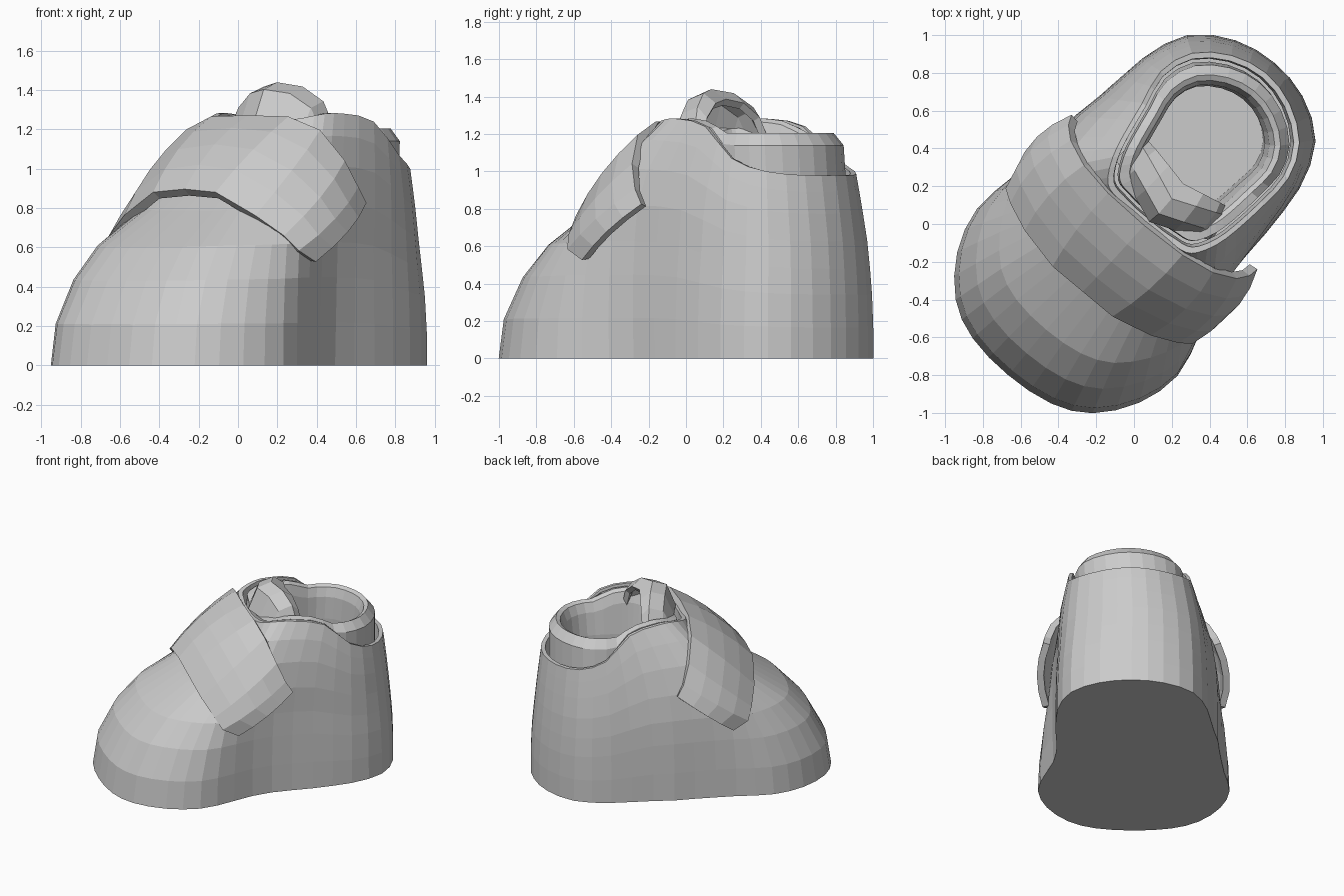
import bpy, bmesh
from mathutils import Vector

cube = bpy.data.objects.get("Cube")
if cube:
    bpy.data.objects.remove(cube, do_unlink=True)

grey = bpy.data.materials.new("plain grey")
grey.use_nodes = True
colour = (0.6, 0.6, 0.6, 1)
grey.diffuse_color = colour
grey.node_tree.nodes["Principled BSDF"].inputs["Base Color"].default_value = colour


def place(p, q, z):
    """Shoe frame (p toe to heel, q sideways), its top leaning a little, at its resting angle."""
    q += .07 * max(0, z - .6)
    return Vector((0.64 * p + 0.77 * q, 0.77 * p - 0.64 * q, z))


def skin(name, rows, closed, cap_first=False, cap_last=False, thickness=0):
    """Join rows of points into a flat-faced surface."""
    bm = bmesh.new()
    grid = [[bm.verts.new(place(*pt)) for pt in row] for row in rows]
    n = len(rows[0])
    for a, b in zip(grid, grid[1:]):
        for i in range(n if closed else n - 1):
            j = (i + 1) % n
            bm.faces.new((a[i], a[j], b[j], b[i]))
    if cap_first:
        bm.faces.new(grid[0])
    if cap_last:
        bm.faces.new(grid[-1])
    bmesh.ops.recalc_face_normals(bm, faces=bm.faces)
    mesh = bpy.data.meshes.new(name)
    bm.to_mesh(mesh)
    bm.free()
    mesh.materials.append(grey)
    obj = bpy.data.objects.new(name, mesh)
    bpy.context.collection.objects.link(obj)
    if thickness:
        mod = obj.modifiers.new("thickness", "SOLIDIFY")
        mod.thickness = thickness
        mod.offset = 0


def both_sides(half):
    """Close a half outline, then round it with a curved midpoint on every side."""
    ring = half + [(p, -q, *rest) for p, q, *rest in half[-2:0:-1]]
    n = len(ring)
    out = []
    for i in range(n):
        a, b, c, d = (ring[(i + k) % n] for k in (-1, 0, 1, 2))
        out.append(b)
        out.append(tuple((9 * (v + w) - u - x) / 16 for u, v, w, x in zip(a, b, c, d)))
    return out


# Outlines from toe to heel: sole (p, q, toe weight, heel weight) and rim (p, q, z)
sole = both_sides([(-1.04, 0, 1, 0), (-1.01, .27, 1, 0), (-.91, .47, 1, 0), (-.71, .625, 1, 0),
                   (-.47, .69, .8, 0), (-.2, .65, .2, 0), (.1, .59, 0, 0), (.4, .56, 0, .2),
                   (.7, .54, 0, .6), (.95, .44, 0, 1), (1.09, .23, 0, 1), (1.13, 0, 0, 1)])
rim = both_sides([(.04, 0, 1.23), (.04, .1, 1.23), (.05, .19, 1.24), (.06, .26, 1.25),
                  (.1, .31, 1.26), (.2, .36, 1.28), (.32, .39, 1.28), (.52, .42, 1.24),
                  (.71, .44, 1.07), (.89, .37, 1.0), (1.015, .2, .98), (1.06, 0, .98)])

# How far each height has moved from the sole outline to the rim
heights = [0, .17, .35, .49, .64, .79, .91, 1]
toe_lean = [0, .03, .14, .29, .56, .79, .94, 1]
side_lean = [0, 0, .02, .06, .15, .38, .7, 1]
heel_lean = [0, .01, .1, .24, .42, .64, .84, 1]


def inset_rim(amount, height):
    """Rim outline drawn inward, with its height given by a rule."""
    s = 1 - amount / .5
    return [(.55 + (p - .55) * s, q * s, height(z)) for p, q, z in rim]


# Shell: sole, toe, sides and heel with a thin rolled edge
rows = []
for t, ft, fs, fh in zip(heights, toe_lean, side_lean, heel_lean):
    row = []
    for (p, q, wt, wh), (rp, rq, rz) in zip(sole, rim):
        f = ft * wt + fh * wh + fs * (1 - wt - wh)
        if q > 0:                              # waist is hollower on one side
            q -= .045 * (1 - t) * max(0, 1 - abs(p) / .4)
        else:
            q -= .04 * max(0, 1 - abs(p - .22) / .4)
        q += .02 * max(0, p)
        row.append((p + (rp - p) * f, q + (rq - q) * f, t * rz))
    rows.append(row)
rows.append(inset_rim(.03, lambda z: z))
rows.append(inset_rim(.04, lambda z: z - .12))
skin("shoe_shell", rows, True, cap_first=True)

# Padded collar, running down inside to the insole
collar = [inset_rim(.055, lambda z: z - .1),
          inset_rim(.06, lambda z: max(z - .01, 1.14)),
          inset_rim(.11, lambda z: max(z, 1.205)),
          inset_rim(.14, lambda z: max(z - .02, 1.19)),
          inset_rim(.165, lambda z: max(z - .1, 1.12)),
          inset_rim(.18, lambda z: .95),
          inset_rim(.17, lambda z: .3)]
skin("collar_and_insole", collar, True, cap_last=True)

# Strap over the instep: back and front edge points from the centre to the end
strap_edges = [((.04, 0, 1.25), (-.43, 0, .88)),
               ((.05, .25, 1.245), (-.43, .2, .865)),
               ((.08, .43, 1.18), (-.38, .42, .75)),
               ((.13, .55, 1.03), (-.32, .56, .65)),
               ((.18, .6, .9), (-.28, .62, .58)),
               ((.23, .615, .82), (-.17, .635, .53))]
half = []
for back, front in strap_edges:
    a, b = Vector(back), Vector(front)
    row = []
    for k in range(5):
        t = k / 4
        pt = a.lerp(b, t)
        bulge = 4 * t * (1 - t)
        side = pt.y / .62
        row.append((pt.x - .02 * bulge * (1 - side), pt.y + .045 * bulge * side,
                    pt.z + .04 * bulge * (1 - side)))
    half.append(row)
mirrored = [[(p, -q, z) for p, q, z in row] for row in half[:0:-1]]
skin("strap", mirrored + half, False, thickness=.05)

# Tongue: arched band standing above the strap, set a little to one side
arch = [(0, 1.42), (.12, 1.4), (.22, 1.33), (.28, 1.2), (.3, 1.02)]
arch = [(-q, z) for q, z in arch[:0:-1]] + arch
tongue = []
for q, z in arch:
    drop = (z - 1.0) * .45
    back = abs(q) * .4
    tongue.append([(.08 + back, q * 1.04 + .01, z - drop), (.14 + back, q * 1.02 + .01, z - .03),
                   (.23 + back, q + .01, z), (.32 + back * .5, q * .95 + .01, z - .05)])
skin("tongue", tongue, False, thickness=.04)
